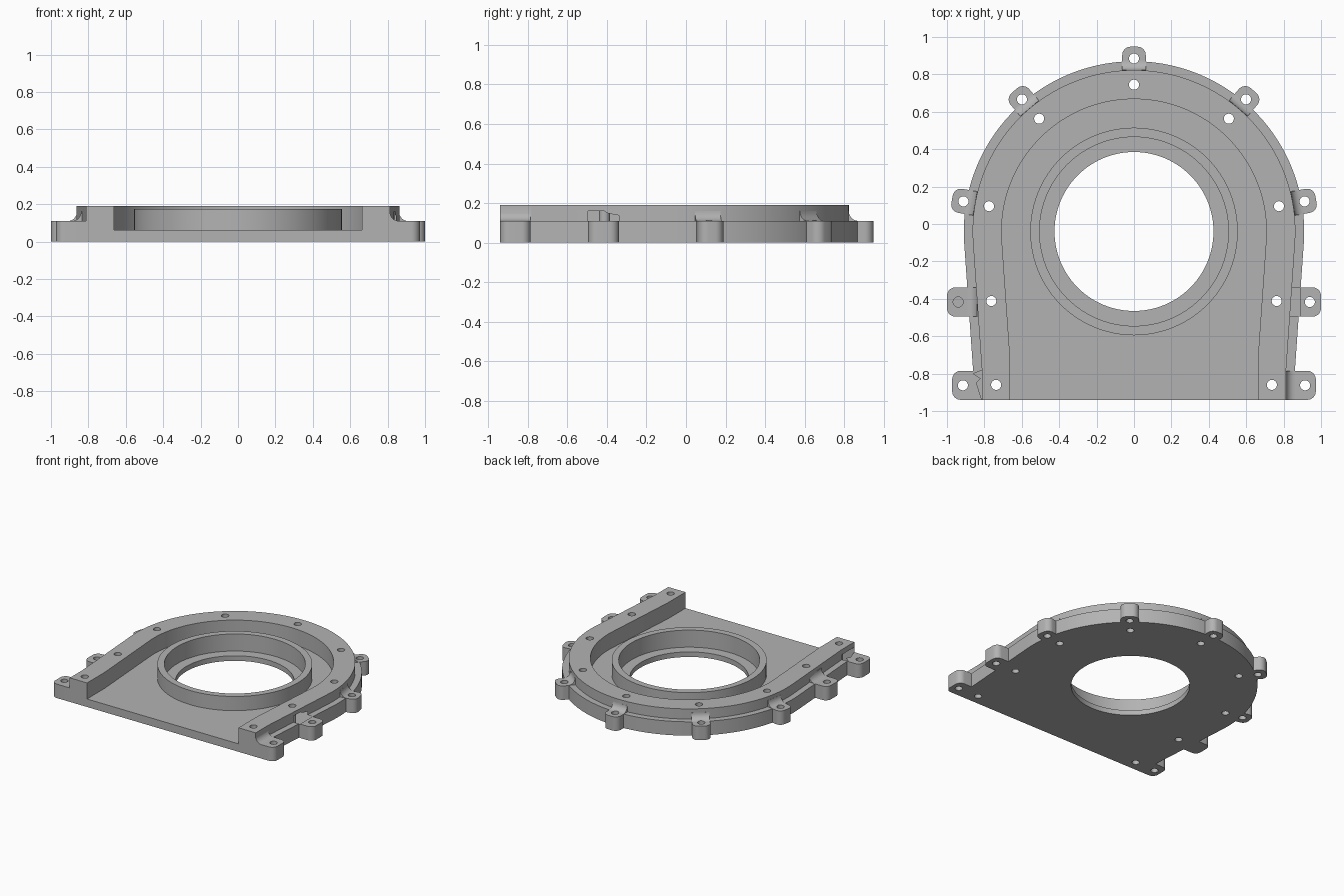
import bpy, bmesh, math
from mathutils import Matrix, Vector

if "Cube" in bpy.data.objects:
    bpy.data.objects.remove(bpy.data.objects["Cube"])

CY = -0.04                      # centre of the round end
FRONT = -0.94
Z_FLOOR, Z_LUG, Z_RING, Z_TOP, Z_LEDGE = 0.063, 0.11, 0.175, 0.19, 0.04
FILLET = 0.05


def prism(name, pts, depth, matrix=Matrix()):
    """Extrude a flat outline along its local z and place it."""
    bm = bmesh.new()
    face = bm.faces.new([bm.verts.new((x, y, 0)) for x, y in pts])
    ext = bmesh.ops.extrude_face_region(bm, geom=[face])
    moved = [v for v in ext["geom"] if isinstance(v, bmesh.types.BMVert)]
    bmesh.ops.translate(bm, verts=moved, vec=(0, 0, depth))
    bmesh.ops.transform(bm, matrix=matrix, verts=bm.verts)
    bmesh.ops.recalc_face_normals(bm, faces=bm.faces)
    me = bpy.data.meshes.new(name)
    bm.to_mesh(me)
    bm.free()
    ob = bpy.data.objects.new(name, me)
    bpy.context.collection.objects.link(ob)
    return ob


def slab(name, pts, z0, z1):
    return prism(name, pts, z1 - z0, Matrix.Translation((0, 0, z0)))


def circle(x, y, r, n):
    return [(x + r * math.cos(2 * math.pi * i / n), y + r * math.sin(2 * math.pi * i / n))
            for i in range(n)]


def outline(r, kink, front=FRONT):
    """Round top, slightly tapering sides, square front."""
    t, n = math.radians(4), 80
    arc = [(r * math.cos(a), CY + r * math.sin(a))
           for a in (-t + (math.pi + 2 * t) * i / n for i in range(n + 1))]
    x = arc[0][0] - (arc[0][1] - kink) * math.tan(t)
    return [(x, front), (x, kink)] + arc + [(-x, kink), (-x, front)]


def combine(body, other, op):
    m = body.modifiers.new("combine", 'BOOLEAN')
    m.operation, m.solver, m.object = op, 'EXACT', other
    bpy.context.view_layer.objects.active = body
    bpy.ops.object.modifier_apply(modifier=m.name)
    bpy.data.objects.remove(other, do_unlink=True)


# Flange plate with raised wall, hollowed and open at the front
body = slab("housing_cover", outline(0.91, -0.80), 0, Z_LUG)
combine(body, slab("wall", outline(0.863, -0.78), 0.03, Z_TOP), 'UNION')
combine(body, slab("recess", outline(0.708, -0.72, FRONT - 0.1), Z_FLOOR, 0.4), 'DIFFERENCE')

# Raised bearing ring, counterbore and through hole
combine(body, slab("ring", circle(0, CY, 0.555, 96), 0.03, Z_RING), 'UNION')
combine(body, slab("counterbore", circle(0, CY, 0.505, 96), Z_LEDGE, 0.4), 'DIFFERENCE')
combine(body, slab("bore", circle(0, CY, 0.425, 96), -0.1, 0.4), 'DIFFERENCE')

# Lugs: origin y, angle, wall distance, outer end, half width, hole distance
lugs = [(CY, 90, 0.863, 0.988, 0.063, 0.925)]
for a, b in ((49.7, 130.3), (10, 170)):
    lugs += [(CY, s, 0.863, 0.988, 0.065, 0.926) for s in (a, b)]
for s in (0, 180):
    lugs += [(-0.417, s, 0.839, 1.0, 0.078, 0.94),
             (FRONT + 0.0775, s, 0.812, 0.972, 0.0775, 0.915)]

holes = []
for oy, ang, d, end, w, hole in lugs:
    frame = Matrix.Translation((0, oy, 0)) @ Matrix.Rotation(math.radians(ang), 4, 'Z')
    # Tab with rounded outer corners
    r, pts = 0.045, [(d - 0.03, w), (d - 0.03, -w)]
    for sy, a0 in ((-1, -90), (1, 0)):
        for i in range(9):
            a = math.radians(a0 + 90 * i / 8)
            pts.append((end - r + r * math.cos(a), sy * (w - r) + r * math.sin(a)))
    combine(body, prism("lug", pts, Z_LUG, frame), 'UNION')
    # Concave fillet between tab and wall
    prof = [(d - 0.03, Z_LUG - 0.03), (d + FILLET, Z_LUG - 0.03)]
    for i in range(9):
        a = math.radians(270 - 90 * i / 8)
        prof.append((d + FILLET + FILLET * math.cos(a), Z_LUG + FILLET + FILLET * math.sin(a)))
    prof.append((d - 0.03, Z_LUG + FILLET))
    stand = Matrix.Translation((0, w, 0)) @ Matrix.Rotation(math.pi / 2, 4, 'X')
    combine(body, prism("lug_fillet", prof, 2 * w, frame @ stand), 'UNION')
    p = frame @ Vector((hole, 0, 0))
    blind = ang == 180 and hole == 0.94
    holes.append((p.x, p.y, 0.05 if blind else -0.1))

# Screw holes through the wall
holes.append((0, 0.745, -0.1))
for x, y in ((0.507, 0.563), (0.775, 0.095), (0.763, -0.412), (0.737, -0.86)):
    holes += [(x, y, -0.1), (-x, y, -0.1)]
for x, y, z0 in holes:
    combine(body, slab("screw_hole", circle(x, y, 0.027, 24), z0, 0.4), 'DIFFERENCE')

# Single grey finish, smooth curves with sharp edges
grey = bpy.data.materials.new("cast_grey")
grey.diffuse_color = (0.45, 0.45, 0.45, 1)
grey.use_nodes = True
grey.node_tree.nodes["Principled BSDF"].inputs["Base Color"].default_value = grey.diffuse_color
body.data.materials.clear()
body.data.materials.append(grey)
for f in body.data.polygons:
    f.material_index = 0
bpy.ops.object.select_all(action='DESELECT')
body.select_set(True)
bpy.context.view_layer.objects.active = body
bpy.ops.object.shade_smooth_by_angle(angle=math.radians(30))
